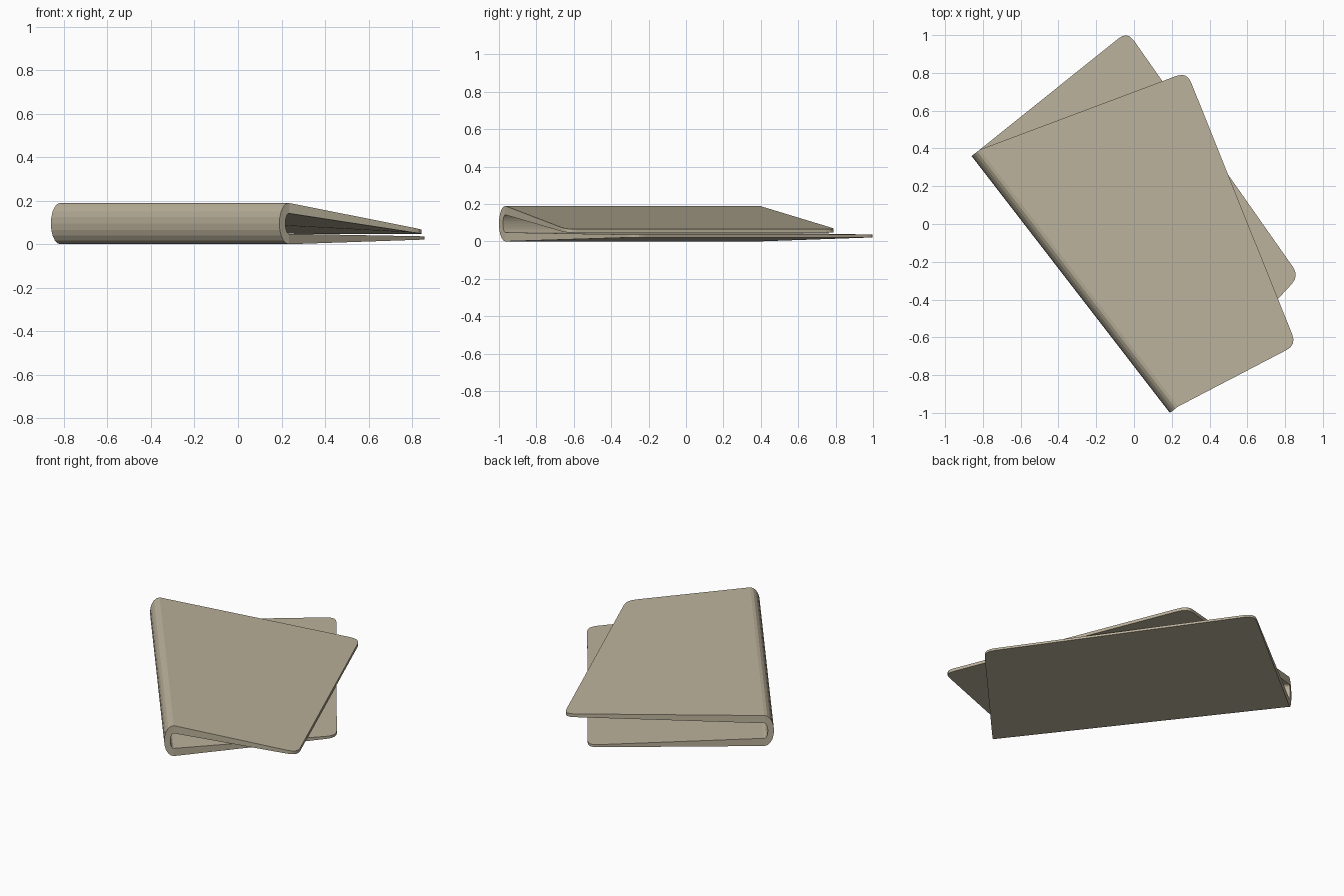
import bpy, bmesh, math
from mathutils import Vector

cube = bpy.data.objects.get("Cube")
if cube:
    bpy.data.objects.remove(cube, do_unlink=True)

# Cloth colour
cloth = bpy.data.materials.new("tan_cloth")
colour = (0.50, 0.445, 0.33, 1)
cloth.use_nodes = True
cloth.diffuse_color = colour
bsdf = cloth.node_tree.nodes["Principled BSDF"]
bsdf.inputs["Base Color"].default_value = colour
bsdf.inputs["Roughness"].default_value = 0.9

# The two ends of the fold line, and the level direction across it
BACK = Vector((-0.86, 0.36, 0))
FRONT = Vector((0.19, -1.0, 0))
along = (FRONT - BACK).normalized()
ACROSS = Vector((-along.y, along.x, 0))
DEPTH, MID, STEPS = 0.055, 0.095, 10

bm = bmesh.new()


def arc(end, width, height):
    """Half ellipse of the fold, from top to bottom, at one end."""
    verts = []
    for i in range(STEPS + 1):
        a = math.pi * i / STEPS
        offset = ACROSS * (DEPTH - width * math.sin(a))
        verts.append(bm.verts.new(end + offset + Vector((0, 0, MID + height * math.cos(a)))))
    return verts


def rounded(corner, before, after, cut=0.06, steps=4):
    """Rounded corner of a flap."""
    p = corner + (before - corner).normalized() * cut
    q = corner + (after - corner).normalized() * cut
    return [bm.verts.new(p * (1 - t) ** 2 + corner * 2 * t * (1 - t) + q * t * t)
            for t in (i / steps for i in range(steps + 1))]


def strip(a, b):
    """Quads between two rows of vertices."""
    for i in range(len(a) - 1):
        bm.faces.new((a[i], a[i + 1], b[i + 1], b[i]))


def flap_outline(start, end, near, far, z):
    """Outline of one flap surface, from the front fold end to the back one."""
    n, f = Vector((*near, z)), Vector((*far, z))
    return [start] + rounded(n, start.co, f) + rounded(f, n, end.co) + [end]


# Rolled fold, outside and inside, with its two end walls
outer_front, outer_back = arc(FRONT, DEPTH, MID), arc(BACK, DEPTH, MID)
inner_front, inner_back = arc(FRONT, 0.02, 0.047), arc(BACK, 0.02, 0.047)
strip(outer_front, outer_back)
strip(inner_front, inner_back)
strip(outer_front, inner_front)
strip(outer_back, inner_back)

# Upper and lower flaps: fold row, free corners, outer and inner height
flaps = (
    (0, (0.86, -0.64), (0.28, 0.805), 0.065, 0.046),
    (STEPS, (0.875, -0.275), (-0.035, 1.02), 0.022, 0.036),
)
for row, near, far, z_out, z_in in flaps:
    outside = flap_outline(outer_front[row], outer_back[row], near, far, z_out)
    inside = flap_outline(inner_front[row], inner_back[row], near, far, z_in)
    bm.faces.new(outside)
    bm.faces.new(inside)
    strip(outside, inside)

bmesh.ops.recalc_face_normals(bm, faces=bm.faces)
mesh = bpy.data.meshes.new("folded_cloth")
bm.to_mesh(mesh)
bm.free()
mesh.materials.append(cloth)
obj = bpy.data.objects.new("folded_cloth", mesh)
bpy.context.collection.objects.link(obj)
